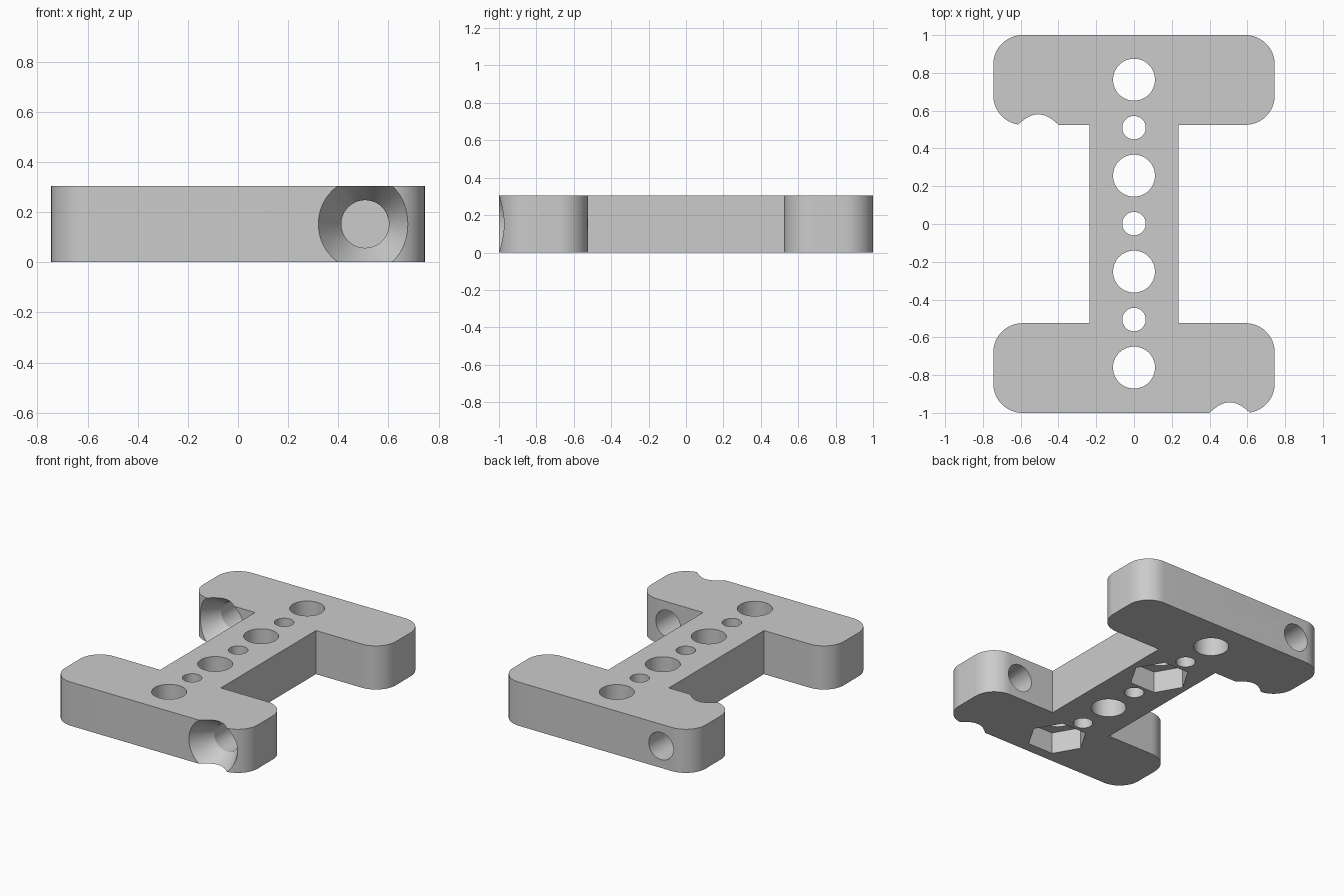
import bpy, bmesh, math
from mathutils import Matrix, Vector

if "Cube" in bpy.data.objects:
    bpy.data.objects.remove(bpy.data.objects["Cube"], do_unlink=True)

HEIGHT = 0.305
HALF_X, INNER_Y, WEB_X, CORNER = 0.745, 0.525, 0.235, 0.155
SCREW_X, MID_Z = 0.507, HEIGHT / 2

grey = bpy.data.materials.new("plain grey")
grey.use_nodes = True
colour = (0.6, 0.6, 0.6, 1)
grey.diffuse_color = colour
grey.node_tree.nodes["Principled BSDF"].inputs["Base Color"].default_value = colour


def make_object(name, bm):
    bmesh.ops.recalc_face_normals(bm, faces=bm.faces[:])
    mesh = bpy.data.meshes.new(name)
    bm.to_mesh(mesh)
    bm.free()
    mesh.materials.append(grey)
    obj = bpy.data.objects.new(name, mesh)
    bpy.context.collection.objects.link(obj)
    return obj


def corner(cx, cy, start):
    """Quarter-circle outline points, turning anticlockwise."""
    steps = 16
    return [(cx + CORNER * math.cos(start + i * math.pi / 2 / steps),
             cy + CORNER * math.sin(start + i * math.pi / 2 / steps))
            for i in range(steps + 1)]


# I-shaped plate: half the outline, repeated by a half turn
cx = HALF_X - CORNER
half = [(WEB_X, INNER_Y)]
half += corner(cx, INNER_Y + CORNER, -math.pi / 2)
half += corner(cx, 1 - CORNER, 0)
half += corner(-cx, 1 - CORNER, math.pi / 2)
half += corner(-cx, INNER_Y + CORNER, math.pi)
half += [(-WEB_X, INNER_Y)]
outline = half + [(-x, -y) for x, y in half]

bm = bmesh.new()
base = bm.faces.new([bm.verts.new((x, y, 0)) for x, y in outline])
top = bmesh.ops.extrude_face_region(bm, geom=[base])
bmesh.ops.translate(bm, vec=(0, 0, HEIGHT),
                    verts=[v for v in top["geom"] if isinstance(v, bmesh.types.BMVert)])
plate = make_object("bracket_plate", bm)


def cut(name, sides, r1, r2, start, end):
    """Subtract a prism or cone running from start to end."""
    start, end = Vector(start), Vector(end)
    axis = end - start
    bm = bmesh.new()
    turn = axis.to_track_quat('Z', 'Y').to_matrix().to_4x4() if axis.x or axis.y else Matrix()
    bmesh.ops.create_cone(bm, cap_ends=True, segments=sides, radius1=r1, radius2=r2,
                          depth=axis.length,
                          matrix=Matrix.Translation((start + end) / 2) @ turn)
    if sides == 6:  # nut corners point sideways
        bmesh.ops.rotate(bm, verts=bm.verts, cent=start,
                         matrix=Matrix.Rotation(math.pi / 2, 3, 'Z'))
    cutter = make_object(name, bm)
    cutter.hide_render = True
    mod = plate.modifiers.new(name, 'BOOLEAN')
    mod.operation, mod.solver, mod.object = 'DIFFERENCE', 'EXACT', cutter
    bpy.context.view_layer.objects.active = plate
    bpy.ops.object.modifier_apply(modifier=name)
    bpy.data.objects.remove(cutter, do_unlink=True)


# Row of alternating large and small holes along the web
for i in range(7):
    y = -0.76 + i * 0.254
    r = 0.062 if i % 2 else 0.111
    cut("row_hole", 64, r, r, (0, y, -0.1), (0, y, HEIGHT + 0.1))

# Hexagonal nut pockets underneath
for y in (-0.76, 0.252):
    cut("nut_pocket", 6, 0.193, 0.193, (0, y, -0.15), (0, y, 0.15))

# Countersunk screw holes through each flange
SLOPE, LEAD = 0.61, 0.1
for x, y in ((SCREW_X, -1), (-SCREW_X, INNER_Y)):
    cut("screw_hole", 64, 0.095, 0.095, (x, y - LEAD, MID_Z), (x, y + 0.6, MID_Z))
    cut("countersink", 64, 0.187 + SLOPE * LEAD, 0.095,
        (x, y - LEAD, MID_Z), (x, y + 0.15, MID_Z))

bpy.ops.object.select_all(action='DESELECT')
plate.select_set(True)
bpy.context.view_layer.objects.active = plate
bpy.ops.object.shade_smooth_by_angle(angle=math.radians(30))
